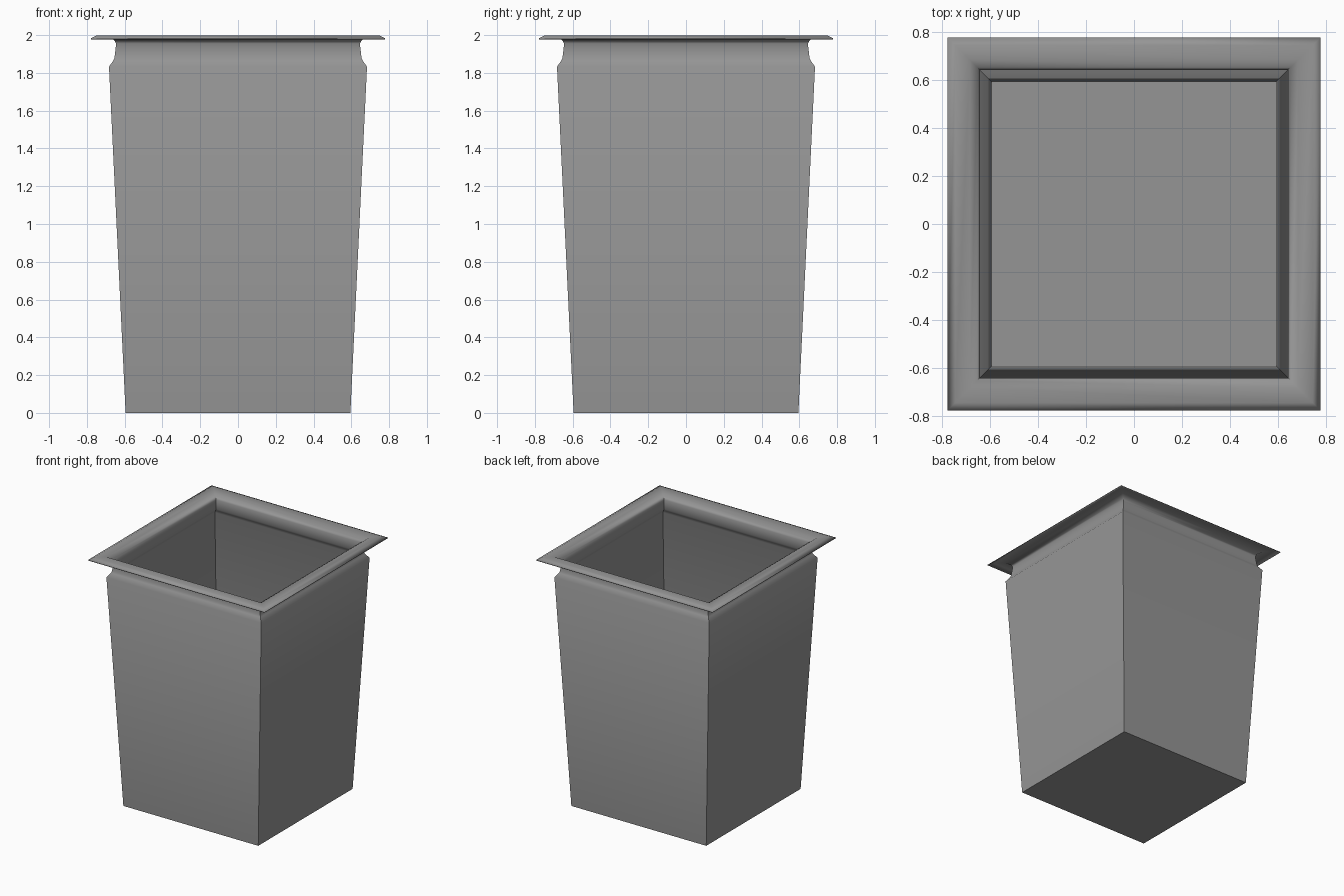
import bpy
import bmesh
import math

# Remove the default object
default = bpy.data.objects.get("Cube")
if default:
    bpy.data.objects.remove(default, do_unlink=True)

# Single grey material
grey = bpy.data.materials.new("plain grey")
grey.use_nodes = True
colour = (0.3, 0.3, 0.3, 1)
grey.diffuse_color = colour
grey.node_tree.nodes["Principled BSDF"].inputs["Base Color"].default_value = colour

# Half width and height: tapered wall, pinched neck, flared rim
profile = [
    (0.595, 0.0), (0.683, 1.833), (0.66, 1.865), (0.654, 1.88),
    (0.645, 1.955), (0.655, 1.972), (0.685, 1.992),
    (0.745, 1.994), (0.778, 1.978),
]


def square_shell(name, points, material):
    """Sweep a profile around a square, closing the bottom."""
    bm = bmesh.new()
    corners = [(-1, -1), (1, -1), (1, 1), (-1, 1)]
    rings = [[bm.verts.new((sx * r, sy * r, z)) for sx, sy in corners]
             for r, z in points]
    bm.faces.new(rings[0][::-1])
    for low, high in zip(rings, rings[1:]):
        for i in range(4):
            j = (i + 1) % 4
            bm.faces.new((low[i], low[j], high[j], high[i]))
    mesh = bpy.data.meshes.new(name)
    bm.to_mesh(mesh)
    bm.free()
    mesh.materials.append(material)
    obj = bpy.data.objects.new(name, mesh)
    bpy.context.collection.objects.link(obj)
    return obj


# Thin-walled square container with its rim
container = square_shell("square_container", profile, grey)
shell = container.modifiers.new("thin wall", "SOLIDIFY")
shell.thickness = 0.005
shell.offset = -1

bpy.ops.object.select_all(action="DESELECT")
container.select_set(True)
bpy.context.view_layer.objects.active = container
bpy.ops.object.shade_smooth_by_angle(angle=math.radians(50))
